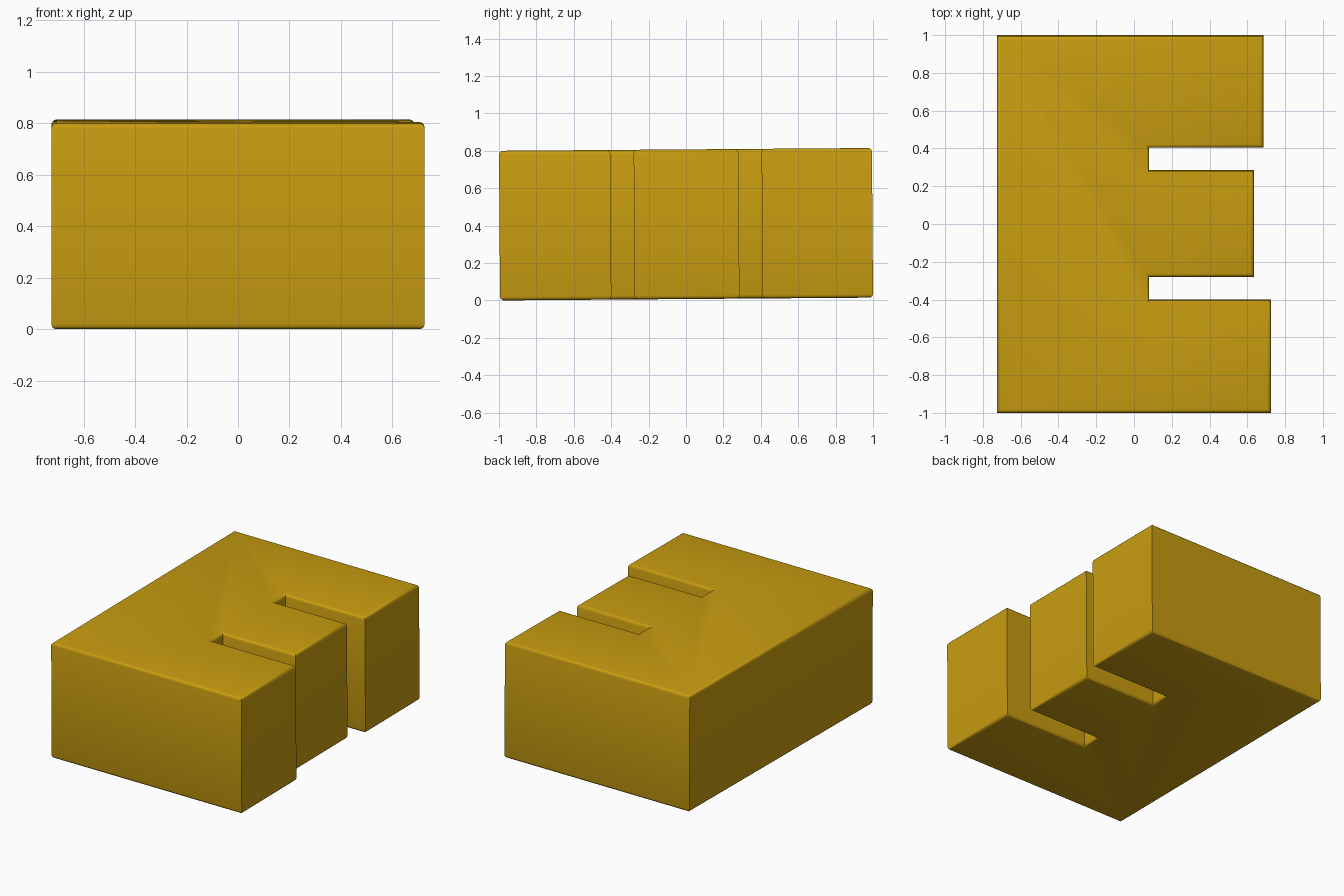
import bpy, bmesh, math
from mathutils import Matrix

cube = bpy.data.objects.get("Cube")
if cube:
    bpy.data.objects.remove(cube, do_unlink=True)

HEIGHT, TILT, EDGE = 0.80, 0.0075, 0.02

# Single ochre material
ochre = bpy.data.materials.new("ochre_yellow")
ochre.use_nodes = True
colour = (0.58, 0.335, 0.005, 1)
ochre.diffuse_color = colour
ochre.node_tree.nodes["Principled BSDF"].inputs["Base Color"].default_value = colour

# Plan outline: a spine with three arms of different length
outline = [(-0.725, -0.997), (0.725, -0.997), (0.725, -0.402), (0.08, -0.402),
           (0.08, -0.277), (0.635, -0.277), (0.635, 0.283), (0.08, 0.283),
           (0.08, 0.407), (0.685, 0.407), (0.685, 0.997), (-0.725, 0.997)]

# Extrude the outline into a block
bm = bmesh.new()
base = bm.faces.new([bm.verts.new((x, y, -HEIGHT / 2)) for x, y in outline])
top = bmesh.ops.extrude_face_region(bm, geom=[base], use_keep_orig=True)
bmesh.ops.translate(bm, vec=(0, 0, HEIGHT),
                    verts=[g for g in top["geom"] if isinstance(g, bmesh.types.BMVert)])
bmesh.ops.recalc_face_normals(bm, faces=bm.faces)

# Round only the top and bottom rims; upright edges stay sharp
rims = [e for e in bm.edges if abs(e.verts[0].co.z - e.verts[1].co.z) < 0.01]
bmesh.ops.bevel(bm, geom=rims, offset=EDGE, offset_type='OFFSET', segments=3,
                profile=0.5, affect='EDGES', clamp_overlap=True)

# Slight backward lean, then rest on the ground
bmesh.ops.rotate(bm, cent=(0, 0, 0), matrix=Matrix.Rotation(TILT, 3, 'X'), verts=bm.verts)
lowest = min(v.co.z for v in bm.verts)
bmesh.ops.translate(bm, vec=(0, 0, -lowest), verts=bm.verts)

mesh = bpy.data.meshes.new("three_armed_block")
bm.to_mesh(mesh)
bm.free()
mesh.materials.append(ochre)
block = bpy.data.objects.new("three_armed_block", mesh)
bpy.context.collection.objects.link(block)

# Smooth rims with crisp corners
bpy.ops.object.select_all(action='DESELECT')
block.select_set(True)
bpy.context.view_layer.objects.active = block
bpy.ops.object.shade_smooth_by_angle(angle=math.radians(35))
